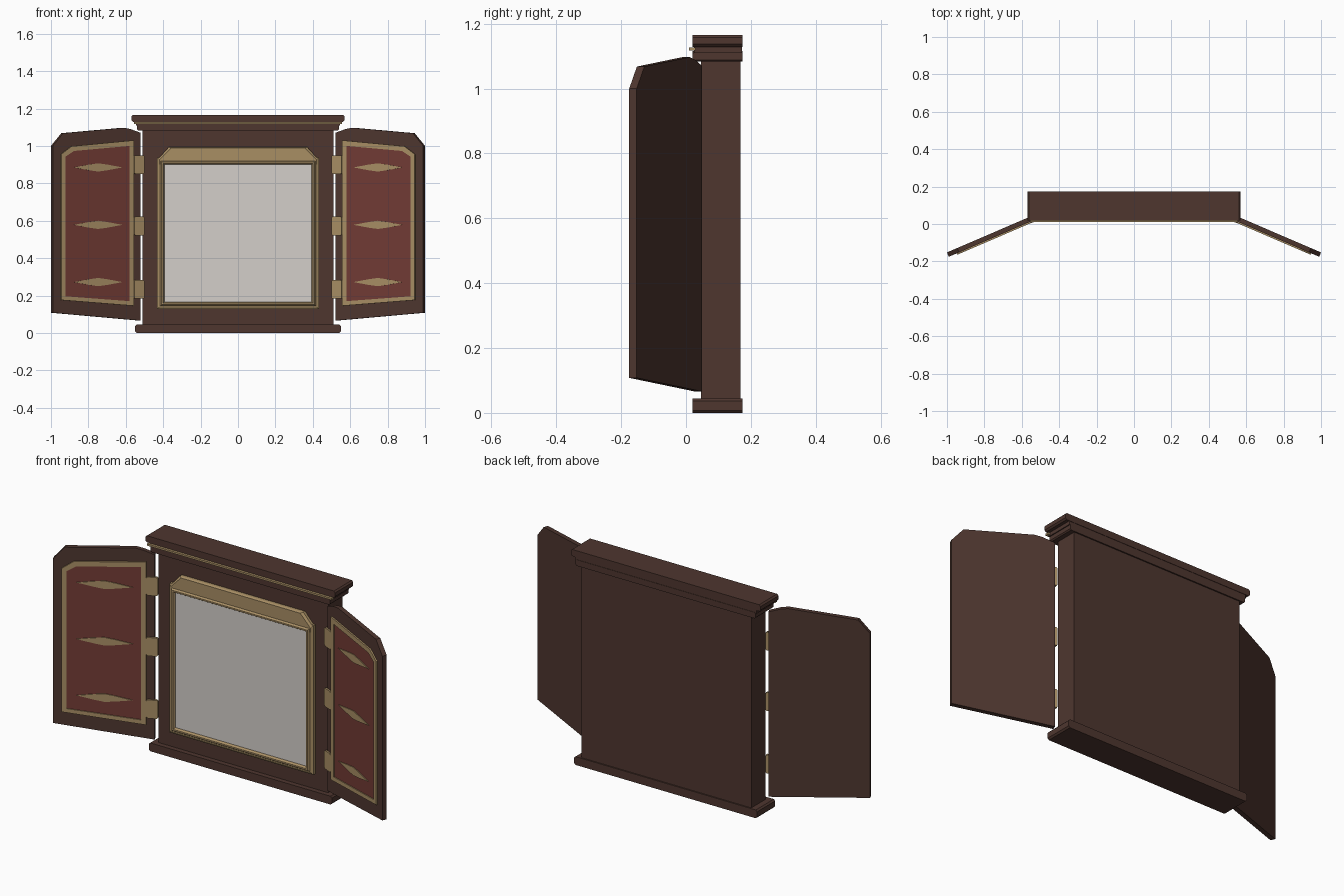
import bpy, bmesh, math
from mathutils import Matrix, Vector

cube = bpy.data.objects.get("Cube")
if cube:
    bpy.data.objects.remove(cube, do_unlink=True)


def material(name, rgb):
    col = [((c / 255 + 0.055) / 1.055) ** 2.4 for c in rgb] + [1]
    m = bpy.data.materials.new(name)
    m.use_nodes = True
    m.diffuse_color = col
    bsdf = next(n for n in m.node_tree.nodes if n.type == 'BSDF_PRINCIPLED')
    bsdf.inputs["Base Color"].default_value = col
    return m


WOOD = material("dark_wood", (78, 54, 47))
GOLD = material("aged_gold", (168, 142, 100))
RED = material("red_velvet", (114, 59, 53))
GLASS = material("pale_pane", (212, 207, 202))


def loft(name, loops, mat, ring=False, matrix=Matrix()):
    """Join outlines [(points_xz, y), ...]; ring closes the section, else the ends are capped."""
    bm = bmesh.new()
    rows = [[bm.verts.new(matrix @ Vector((x, y, z))) for x, z in pts] for pts, y in loops]
    pairs = list(zip(rows, rows[1:])) + ([(rows[-1], rows[0])] if ring else [])
    n = len(rows[0])
    for a, b in pairs:
        for i in range(n):
            j = (i + 1) % n
            bm.faces.new((a[i], a[j], b[j], b[i]))
    if not ring:
        bm.faces.new(rows[0])
        bm.faces.new(rows[-1])
    bmesh.ops.recalc_face_normals(bm, faces=bm.faces)
    me = bpy.data.meshes.new(name)
    bm.to_mesh(me)
    bm.free()
    me.materials.append(mat)
    ob = bpy.data.objects.new(name, me)
    bpy.context.collection.objects.link(ob)
    return ob


def rect(x0, x1, z0, z1, c=0.0):
    """Rectangle outline, with corners cut by c when given."""
    if not c:
        return [(x0, z0), (x1, z0), (x1, z1), (x0, z1)]
    return [(x0 + c, z0), (x1 - c, z0), (x1, z0 + c), (x1, z1 - c),
            (x1 - c, z1), (x0 + c, z1), (x0, z1 - c), (x0, z0 + c)]


def board(name, half, z0, z1, y0, y1, mat, c=0.0):
    pts = rect(-half, half, z0, z1, c)
    return loft(name, [(pts, y0), (pts, y1)], mat)


# Cabinet body, plinth and cornice
board("cabinet_body", 0.51, 0.04, 1.09, 0.047, 0.168, WOOD)
board("plinth", 0.55, 0, 0.045, 0.02, 0.175, WOOD, 0.008)
board("cornice_lower", 0.54, 1.083, 1.116, 0.02, 0.175, WOOD, 0.006)
board("cornice_core", 0.545, 1.11, 1.135, 0.024, 0.173, WOOD)
board("cornice_gold_strip", 0.555, 1.117, 1.127, 0.01, 0.03, GOLD)
board("cornice_top", 0.57, 1.129, 1.165, 0.02, 0.175, WOOD, 0.008)

# Stepped gold frame around the pane
steps = [(0, 0.05), (0, 0.03), (0.012, 0.024), (0.016, 0.024), (0.024, 0.012),
         (0.032, 0.012), (0.038, 0.022), (0.038, 0.05)]
loft("pane_frame",
     [(rect(-0.432 + s, 0.432 - s, 0.128 + s, 0.938 - s), y) for s, y in steps],
     GOLD, ring=True)
board("pane", 0.396, 0.164, 0.902, 0.026, 0.05, GLASS)


# Tapered crest above the frame
def crest(s):
    return [(-0.432 + s, 0.9), (0.432 - s, 0.9), (0.432 - s, 0.925),
            (0.37 - s, 0.994 - s * 0.4), (-0.37 + s, 0.994 - s * 0.4), (-0.432 + s, 0.925)]


loft("frame_crest", [(crest(0), 0.05), (crest(0), 0.032), (crest(0.012), 0.022)], GOLD)

# Door outlines, as seen from the front
DOOR = [(0.52, 0.066), (0.99, 0.108), (0.99, 1.0), (0.935, 1.068),
        (0.61, 1.097), (0.575, 1.09), (0.52, 1.07)]
TRIM_OUT = [(0.558, 0.145), (0.948, 0.176), (0.948, 0.955), (0.892, 0.998), (0.558, 1.03)]
TRIM_IN = [(0.582, 0.17), (0.926, 0.196), (0.926, 0.942), (0.88, 0.973), (0.582, 1.0)]
THICK = 0.025
angle = math.atan(0.43)
cos, sin = math.cos(angle), math.sin(angle)


def lozenge(cx, cz):
    half = [(-0.13, 0), (-0.05, 0.015), (0, 0.022), (0.05, 0.015)]
    pts = half + [(-x, -z) for x, z in half]
    return [(cx + x, cz + z) for x, z in pts]


# Both open doors with trim, panels, ornaments and hinges
for side, label in ((1, "left"), (-1, "right")):
    hinge_line = Matrix(((cos, -sin, 0, 0.53), (-sin, -cos, 0, 0.05), (0, 0, 1, 0), (0, 0, 0, 1)))
    swing = Matrix.Scale(-1, 4, (1, 0, 0)) @ hinge_line if side < 0 else hinge_line

    def layer(name, pts, d0, d1, mat, inner=None):
        flat = [((x - 0.52) / cos, z) for x, z in pts]
        loops = [(flat, d0), (flat, d1)]
        if inner:
            flat_in = [((x - 0.52) / cos, z) for x, z in inner]
            loops += [(flat_in, d1), (flat_in, d0)]
        loft(f"{label}_{name}", loops, mat, bool(inner), swing)

    layer("door", DOOR, 0, THICK, WOOD)
    layer("door_panel", TRIM_IN, THICK - 0.004, THICK + 0.003, RED)
    layer("door_trim", TRIM_OUT, THICK - 0.004, THICK + 0.008, GOLD, TRIM_IN)
    for i, z in enumerate((0.272, 0.578, 0.885)):
        layer(f"ornament_{i + 1}", lozenge(0.75, z), THICK, THICK + 0.007, GOLD)
    for i, z in enumerate((0.233, 0.572, 0.9)):
        layer(f"hinge_{i + 1}", rect(0.503, 0.557, z - 0.05, z + 0.05, 0.006),
              THICK - 0.006, THICK + 0.009, GOLD)
